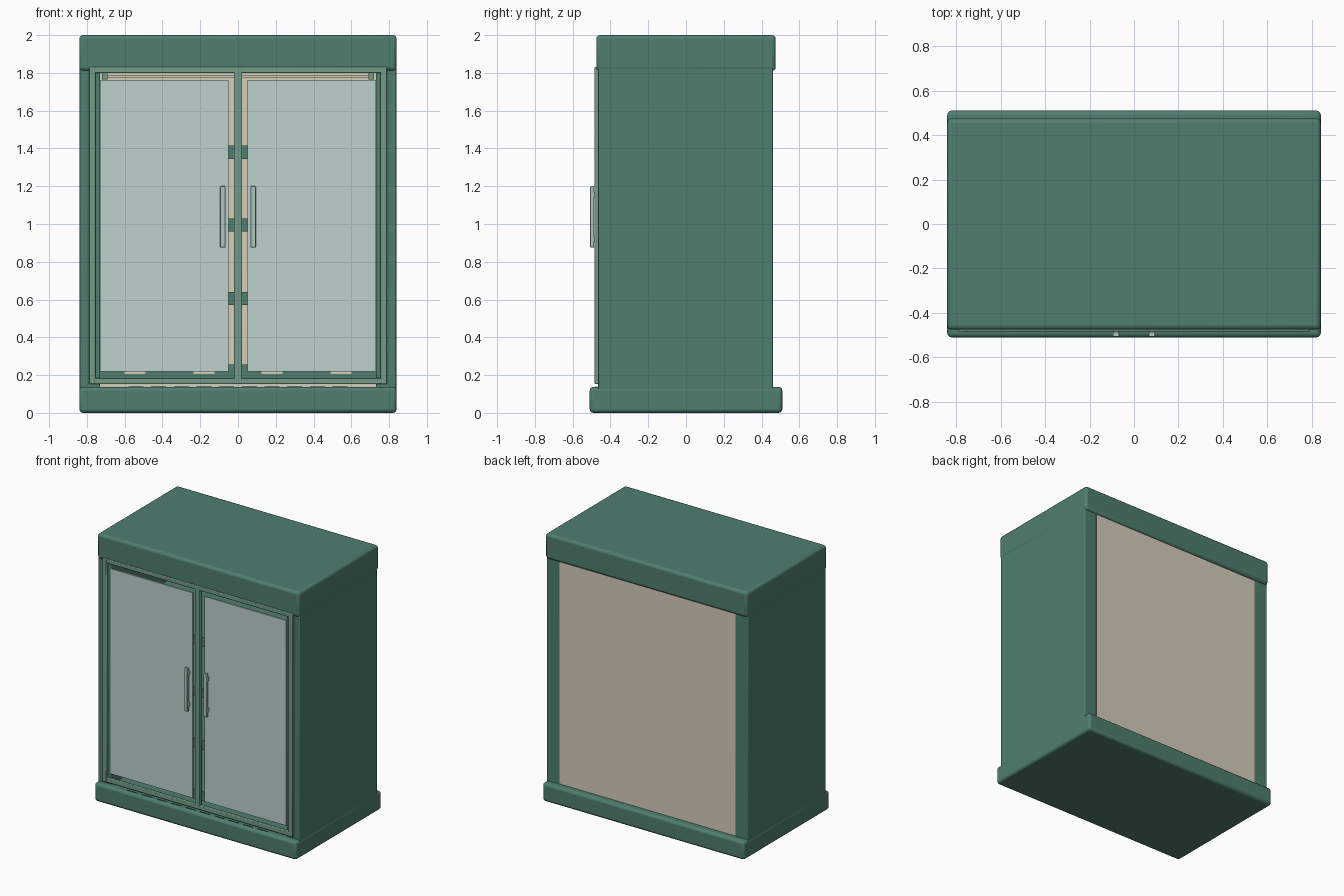
import bpy
import bmesh
import math

if "Cube" in bpy.data.objects:
    bpy.data.objects.remove(bpy.data.objects["Cube"])


def material(name, rgb):
    m = bpy.data.materials.new(name)
    m.diffuse_color = (*rgb, 1.0)
    m.use_nodes = True
    m.node_tree.nodes["Principled BSDF"].inputs["Base Color"].default_value = m.diffuse_color
    return m


GREEN = material("cabinet green", (0.080, 0.209, 0.162))
FRAME = material("frame pale green", (0.175, 0.325, 0.245))
GLASS = material("pale glass", (0.515, 0.645, 0.610))
HANDLE = material("handle grey green", (0.420, 0.560, 0.510))
CREAM = material("cream panel", (0.680, 0.620, 0.490))
SLOT = material("dark slot", (0.025, 0.060, 0.048))


def box(name, x, y, z, mat, bevel=0.0, segments=3):
    """Box from (min, max) ranges, with optional rounded edges."""
    bm = bmesh.new()
    bmesh.ops.create_cube(bm, size=1.0)
    for v in bm.verts:
        v.co = [r[0] if c < 0 else r[1] for r, c in zip((x, y, z), v.co)]
    me = bpy.data.meshes.new(name)
    bm.to_mesh(me)
    bm.free()
    me.materials.append(mat)
    ob = bpy.data.objects.new(name, me)
    bpy.context.collection.objects.link(ob)
    if bevel:
        mod = ob.modifiers.new("Rounded edges", 'BEVEL')
        mod.width = bevel
        mod.segments = segments
        bpy.ops.object.select_all(action='DESELECT')
        ob.select_set(True)
        bpy.context.view_layer.objects.active = ob
        bpy.ops.object.shade_smooth_by_angle(angle=math.radians(35))
    return ob


def mirrored(side, a, b):
    return tuple(sorted((side * a, side * b)))


# Plinth and header
box("base", (-0.84, 0.84), (-0.51, 0.51), (0.0, 0.138), GREEN, 0.02)
box("header", (-0.84, 0.84), (-0.475, 0.475), (1.81, 2.0), GREEN, 0.02)

# Back panel, flush between the side walls
box("back_panel", (-0.735, 0.735), (0.43, 0.458), (0.12, 1.83), CREAM)

# Shelves with tags on the front edge
for i, z in enumerate((0.22, 0.605, 0.995, 1.38)):
    box(f"shelf_{i}", (-0.735, 0.735), (-0.41, 0.44), (z - 0.035, z + 0.035), GREEN)
    for x in (-0.545, -0.18, 0.18, 0.545):
        box("shelf_tag", (x - 0.055, x + 0.055), (-0.416, -0.409),
            (z - 0.015, z + 0.02), CREAM)

# Lamp under the header
box("lamp", (-0.70, 0.70), (-0.30, -0.27), (1.775, 1.79), CREAM)

# Door surround: rails and centre mullion
box("top_rail", (-0.79, 0.79), (-0.483, -0.458), (1.80, 1.832), FRAME, 0.005, 2)
box("bottom_rail", (-0.79, 0.79), (-0.483, -0.458), (0.152, 0.186), FRAME, 0.005, 2)
box("mullion", (-0.022, 0.022), (-0.484, -0.458), (0.152, 1.832), FRAME, 0.005, 2)

# Parts repeated on both sides
for s in (-1, 1):
    box("side_wall", mirrored(s, 0.73, 0.838), (-0.465, 0.46), (0.12, 1.84), GREEN, 0.006)
    box("frame_stile", mirrored(s, 0.755, 0.79), (-0.484, -0.458), (0.152, 1.832),
        FRAME, 0.005, 2)
    box("door_glass", mirrored(s, 0.05, 0.73), (-0.472, -0.460), (0.22, 1.762), GLASS)
    box("door_handle", mirrored(s, 0.066, 0.094), (-0.507, -0.486), (0.875, 1.20),
        HANDLE, 0.004, 2)
    for z in (0.92, 1.155):
        box("handle_mount", mirrored(s, 0.07, 0.09), (-0.49, -0.468),
            (z - 0.015, z + 0.015), HANDLE)
    box("lamp_holder", mirrored(s, 0.69, 0.72), (-0.31, -0.26), (1.765, 1.815), FRAME)

# Vent slots along the front of the base top
for i in range(10):
    x = -0.54 + i * 0.12
    box("vent_slot", (x - 0.04, x + 0.04), (-0.482, -0.474), (0.136, 0.140), SLOT)
